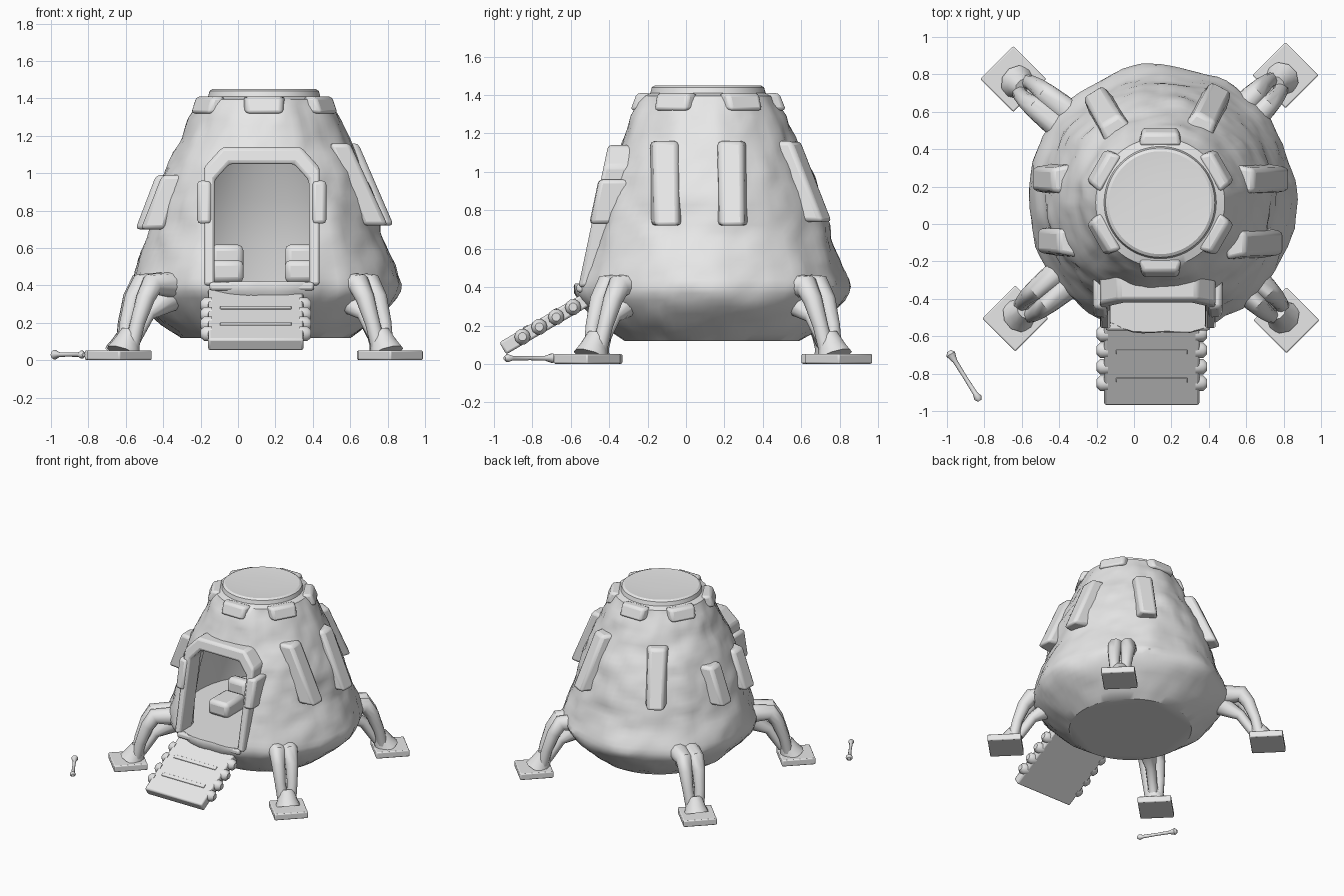
import bpy, bmesh, math
from mathutils import Vector, Matrix, noise

if "Cube" in bpy.data.objects:
    bpy.data.objects.remove(bpy.data.objects["Cube"])

grey = bpy.data.materials.new("light_grey")
grey.diffuse_color = (0.8, 0.8, 0.8, 1)
grey.use_nodes = True
grey.node_tree.nodes["Principled BSDF"].inputs["Base Color"].default_value = grey.diffuse_color

# radius, height of the capsule outline
OUTLINE = [(.455, .12), (.565, .20), (.66, .29), (.708, .35), (.722, .395), (.715, .43),
           (.695, .48), (.645, .62), (.585, .85), (.53, 1.0), (.46, 1.15), (.395, 1.3), (.345, 1.395)]


def axis(z):
    """Centre of the capsule, leaning slightly forward with height."""
    return Vector((.150 - .007 * z, .137 - .016 * z, z))


def hull_r(z):
    for (r0, z0), (r1, z1) in zip(OUTLINE, OUTLINE[1:]):
        if z <= z1:
            return r0 + (r1 - r0) * (z - z0) / (z1 - z0)
    return OUTLINE[-1][0]


def smooth(ob, angle=40):
    bpy.ops.object.select_all(action='DESELECT')
    ob.select_set(True)
    bpy.context.view_layer.objects.active = ob
    bpy.ops.object.shade_smooth_by_angle(angle=math.radians(angle))


def finish(name, bm, bevel=0, angle=40, segments=2):
    bmesh.ops.recalc_face_normals(bm, faces=bm.faces)
    me = bpy.data.meshes.new(name)
    bm.to_mesh(me)
    bm.free()
    ob = bpy.data.objects.new(name, me)
    bpy.context.collection.objects.link(ob)
    me.materials.append(grey)
    if bevel:
        m = ob.modifiers.new("bevel", 'BEVEL')
        m.width, m.segments = bevel, segments
    smooth(ob, angle)
    return ob


def revolve(name, prof, n=80, rough=0):
    bm = bmesh.new()
    rings = []
    for r, z in prof:
        ring = []
        for i in range(n):
            a = 2 * math.pi * i / n
            d = Vector((math.cos(a), math.sin(a), 0))
            rr = r
            if rough and .15 < z < 1.39:
                p = d * r + Vector((0, 0, z))
                rr += rough * (noise.noise(p * 5) + .5 * noise.noise(p * 13))
            ring.append(bm.verts.new(axis(z) + d * rr))
        rings.append(ring)
    for a, b in zip(rings, rings[1:]):
        for i in range(n):
            j = (i + 1) % n
            bm.faces.new((a[i], a[j], b[j], b[i]))
    bm.faces.new(rings[0])
    bm.faces.new(rings[-1])
    return finish(name, bm)


def hexa(name, corners, bevel=.015):
    """Box from 8 corners: bottom loop then top loop."""
    bm = bmesh.new()
    v = [bm.verts.new(c) for c in corners]
    for f in ((0, 1, 2, 3), (4, 5, 6, 7), (0, 1, 5, 4), (1, 2, 6, 5), (2, 3, 7, 6), (3, 0, 4, 7)):
        bm.faces.new([v[i] for i in f])
    return finish(name, bm, bevel)


def box(name, center, size, rot=0, bevel=.015):
    bm = bmesh.new()
    bmesh.ops.create_cube(bm, size=1, matrix=Matrix.Translation(center)
                          @ Matrix.Rotation(rot, 4, 'Z') @ Matrix.Diagonal((*size, 1)))
    return finish(name, bm, bevel)


def tube(name, pts, radii):
    cu = bpy.data.curves.new(name, 'CURVE')
    cu.dimensions, cu.bevel_depth, cu.bevel_resolution = '3D', 1, 3
    cu.use_fill_caps = True
    sp = cu.splines.new('POLY')
    sp.points.add(len(pts) - 1)
    for p, co, r in zip(sp.points, pts, radii):
        p.co, p.radius = (*co, 1), r
    ob = bpy.data.objects.new(name, cu)
    bpy.context.collection.objects.link(ob)
    cu.materials.append(grey)
    bpy.ops.object.select_all(action='DESELECT')
    ob.select_set(True)
    bpy.context.view_layer.objects.active = ob
    bpy.ops.object.convert(target='MESH')
    smooth(bpy.context.object, 50)


# --- capsule hull with raised hatch rim on top
zs = [.12 + i * (1.395 - .12) / 36 for i in range(37)]
prof = [(hull_r(z), z) for z in zs]
prof += [(.30, 1.41), (.292, 1.44), (.275, 1.45), (.22, 1.446), (.1, 1.443)]
hull = revolve("hull", prof, 88, .022)

# --- hollow cabin and doorway
DX = .127
cabin = revolve("cabin_cutter", [(.58, .42), (.56, .62), (.50, .85), (.38, 1.13), (.29, 1.3)], 48)


def arch(half, top, low, cham):
    return [(DX - half, low), (DX - half, top - cham * 1.1), (DX - half + cham, top),
            (DX + half - cham, top), (DX + half, top - cham * 1.1), (DX + half, low)]


bm = bmesh.new()
face = bm.faces.new([bm.verts.new((x, -.9, z)) for x, z in arch(.265, 1.07, .42, .08)])
ext = bmesh.ops.extrude_face_region(bm, geom=[face])
bmesh.ops.translate(bm, vec=(0, .95, 0), verts=[g for g in ext["geom"] if isinstance(g, bmesh.types.BMVert)])
door = finish("door_cutter", bm)
for cutter in (cabin, door):
    m = hull.modifiers.new("cut", 'BOOLEAN')
    m.operation, m.solver, m.object = 'DIFFERENCE', 'EXACT', cutter
    bpy.context.view_layer.objects.active = hull
    bpy.ops.object.modifier_apply(modifier=m.name)
    bpy.data.objects.remove(cutter)
smooth(hull, 34)


# --- door frame, leaning back with the hull
def front_y(z):
    return -.405 - (1.14 - z) * .21


bm = bmesh.new()
sections = []
for (xi, zi), (xo, zo) in zip(arch(.252, 1.05, .40, .08), arch(.31, 1.14, .40, .10)):
    sections.append([bm.verts.new(c) for c in (
        (xi, front_y(zi), zi), (xo, front_y(zo), zo),
        (xo, front_y(zo) + .2, zo), (xi, front_y(zi) + .15, zi))])
for a, b in zip(sections, sections[1:]):
    for i in range(4):
        j = (i + 1) % 4
        bm.faces.new((a[i], a[j], b[j], b[i]))
bm.faces.new(sections[0])
bm.faces.new(sections[-1])
finish("door_frame", bm, .018)
for s in (-1, 1):
    x0, x1 = DX + s * .27, DX + s * .345
    c = []
    for z in (.73, .96):
        y = front_y(z)
        c += [(x0, y - .015, z), (x1, y - .005, z), (x1, y + .18, z), (x0, y + .18, z)]
    hexa("door_hinge_block", c, .02)
box("door_sill", (DX, -.49, .395), (.56, .16, .045))

# --- long upright pods: facing angle, sideways offset, bottom, top
for deg, off, z0, z1 in ((0, -.225, .72, 1.16), (0, .115, .72, 1.16), (62, 0, .74, 1.16),
                         (122, 0, .74, 1.16), (180, -.115, .70, .99), (180, .215, .70, .99)):
    a = math.radians(deg)
    d, t = Vector((math.cos(a), math.sin(a), 0)), Vector((-math.sin(a), math.cos(a), 0))
    c = []
    for z, out in ((z0, .08), (z1, .06)):
        base = axis(z) + t * off
        r = math.sqrt(hull_r(z) ** 2 - off ** 2)
        c += [base + d * rr + t * w for rr, w in
              ((r - .05, -.085), (r + out, -.062), (r + out, .062), (r - .05, .085))]
    hexa("side_pod", c, .022)

# --- six small blocks around the hatch
for k in range(6):
    a = math.radians(30 + 60 * k)
    d, t = Vector((math.cos(a), math.sin(a), 0)), Vector((-math.sin(a), math.cos(a), 0))
    c = []
    for z, ri, ro in ((1.32, .33, .405), (1.41, .30, .37)):
        c += [axis(z) + d * r + t * w for r, w in ((ri, -.115), (ro, -.095), (ro, .095), (ri, .115))]
    hexa("hatch_block", c, .018)

# --- four landing legs
for fx, fy in ((-.645, .775), (.81, .795), (-.635, -.505), (.815, -.515)):
    foot = Vector((fx, fy, 0))
    d = (axis(0) - foot).normalized()
    t = Vector((-d.y, d.x, 0))
    box("foot_pad", (fx, fy, .027), (.25, .25, .052), math.pi / 4, .008)

    def at(u, z, w=0):
        return foot + d * u + t * w + Vector((0, 0, z))
    tube("ankle", [at(.03, .04), at(.05, .085), at(.08, .15)], [.095, .075, .055])
    for w in (-1, 1):
        tube("leg_strut", [at(.06, .07, w * .03), at(.09, .2, w * .045), at(.14, .33, w * .05),
                           at(.19, .405, w * .045), at(.37, .40, w * .045)],
             [.04, .04, .05, .062, .075])
    tube("leg_brace", [at(.10, .1), at(.2, .25), at(.34, .33)], [.035, .04, .075])

# --- boarding ramp with ridges and side knobs
top, low = Vector((.095, -.47, .405)), Vector((.095, -.972, .112))
along = (low - top).normalized()
up = Vector((0, along.z, -along.y))
X = Vector((1, 0, 0))
length = (low - top).length


def ramp_box(name, s0, s1, half, h0, h1, bevel):
    hexa(name, [top + along * s + X * x + up * h for h in (h0, h1)
                for s, x in ((s0, -half), (s1, -half), (s1, half), (s0, half))], bevel)


ramp_box("ramp", 0, length, .255, -.072, 0, .012)
for f in (.4, .7):
    ramp_box("ramp_ridge", length * f, length * f + .03, .19, -.01, .005, .003)
for s in (-1, 1):
    for k in range(4):
        p = top + along * length * (.27 + .175 * k) + X * s * .265 - up * .035
        tube("ramp_knob", [p - X * s * .03, p + X * s * .01, p + X * s * .03], [.042, .042, .022])

# --- seats inside the cabin
for x in (-.06, .34):
    box("seat", (x, -.06, .475), (.18, .24, .12), 0, .03)
    box("seat_back", (x, .11, .52), (.18, .1, .2), 0, .035)

# --- loose rod lying on the ground
a, b = Vector((-.99, -.68, .03)), Vector((-.825, -.945, .03))
tube("loose_rod", [a.lerp(b, f) for f in (0, .06, .2, .5, .85, .94, 1)],
     [.012, .026, .013, .011, .013, .022, .01])
